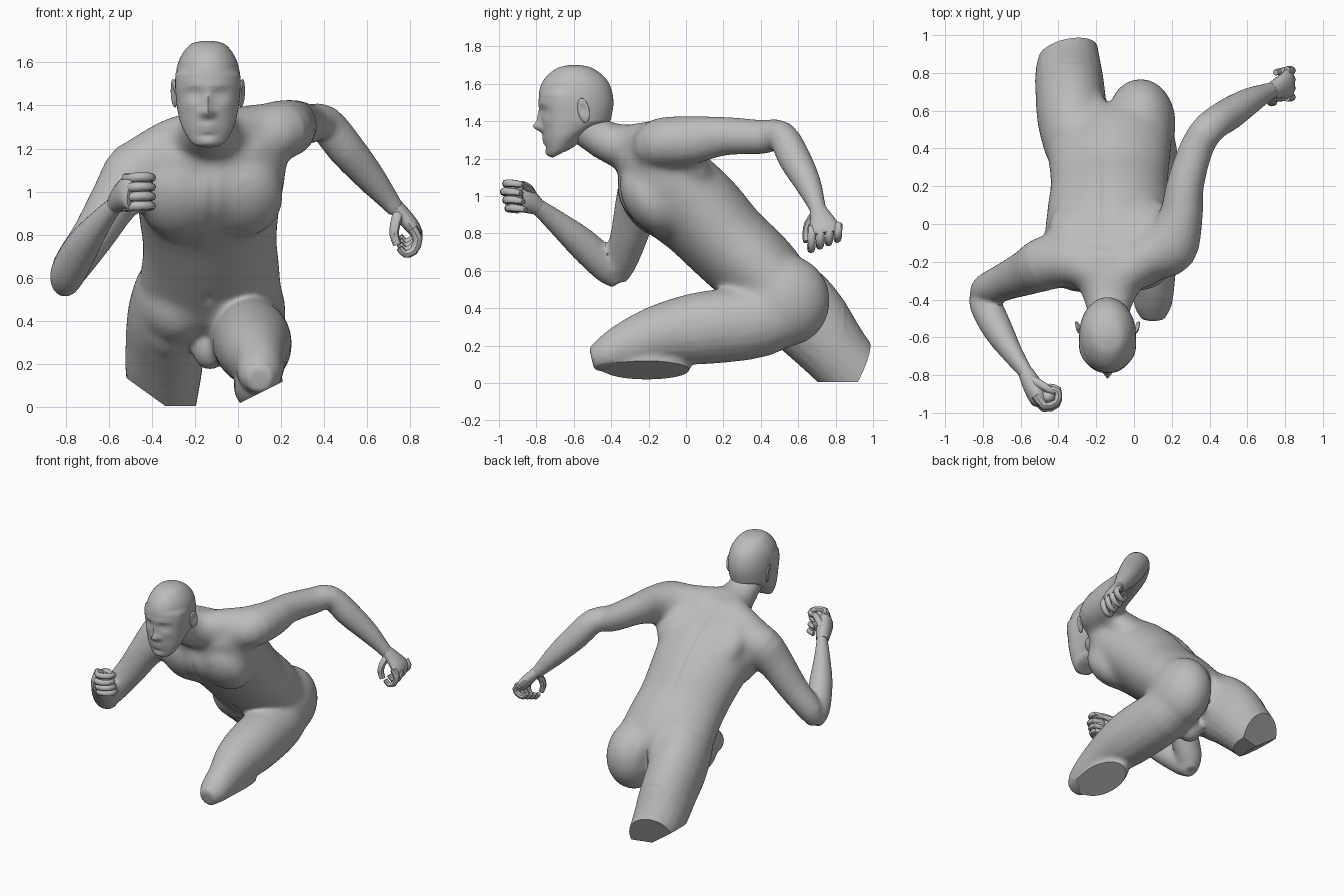
import bpy, bmesh, math
from mathutils import Vector, Matrix

skin = bpy.data.materials.new("grey_clay")
skin.diffuse_color = (0.5, 0.5, 0.5, 1)


def loft(bm, secs, ref=(1, 0, 0), n=20, steps=3, axis=None):
    """Elliptical tube through (x, y, z, half_width, half_depth) sections."""
    pts = [Vector(s) for s in secs]
    fine = []
    for i in range(len(pts) - 1):          # Catmull-Rom subdivision of the sections
        a, b = pts[max(i - 1, 0)], pts[i]
        c, d = pts[i + 1], pts[min(i + 2, len(pts) - 1)]
        for k in range(steps):
            t = k / steps
            fine.append(0.5 * (2 * b + (c - a) * t + (2 * a - 5 * b + 4 * c - d) * t * t
                               + (3 * b - a - 3 * c + d) * t ** 3))
    fine.append(pts[-1])
    rings = []
    for i, p in enumerate(fine):
        t = Vector(fine[min(i + 1, len(fine) - 1)][:3]) - Vector(fine[max(i - 1, 0)][:3])
        t = Vector(axis) if axis else t.normalized()
        w = Vector(ref)
        w = (w - t * w.dot(t)).normalized()
        u = t.cross(w)
        rings.append([bm.verts.new(Vector(p[:3]) + w * p[3] * math.cos(2 * math.pi * j / n)
                                   + u * p[4] * math.sin(2 * math.pi * j / n)) for j in range(n)])
    for r, q in zip(rings, rings[1:]):
        for j in range(n):
            bm.faces.new((r[j], r[(j + 1) % n], q[(j + 1) % n], q[j]))
    bm.faces.new(rings[0][::-1])
    bm.faces.new(rings[-1])


def ball(bm, c, r, tilt=0.0):
    """Ellipsoid, tilted about x."""
    m = Matrix.Translation(c) @ Matrix.Rotation(tilt, 4, 'X') @ Matrix.Diagonal((*r, 1))
    bmesh.ops.create_uvsphere(bm, u_segments=24, v_segments=14, radius=1, matrix=m)


def gauss(v, centre, width):
    return math.exp(-((v - centre) / width) ** 2)


def clamp(v):
    return min(1, max(0, v))


def finish(bm, name, angle=40):
    bmesh.ops.recalc_face_normals(bm, faces=bm.faces)
    me = bpy.data.meshes.new(name)
    bm.to_mesh(me)
    bm.free()
    ob = bpy.data.objects.new(name, me)
    bpy.context.collection.objects.link(ob)
    me.materials.append(skin)
    bpy.ops.object.select_all(action='DESELECT')
    ob.select_set(True)
    bpy.context.view_layer.objects.active = ob
    bpy.ops.object.shade_smooth_by_angle(angle=math.radians(angle))
    return ob


# --- body masses, fused into one skin ---
bm = bmesh.new()
# torso, neck and the slopes from neck to shoulders
loft(bm, [(-.12, -.31, 1.23, .25, .1), (-.12, -.21, 1.16, .34, .19), (-.13, -.1, 1.05, .345, .25),
          (-.135, .07, .91, .325, .245), (-.13, .22, .75, .31, .23), (-.13, .38, .6, .325, .225),
          (-.13, .5, .46, .32, .2), (-.13, .55, .35, .2, .14)], ref=(1, .06, .1), n=28)
loft(bm, [(-.12, -.16, 1.22, .27, .14), (-.13, -.33, 1.26, .17, .12),
          (-.135, -.45, 1.305, .115, .102), (-.14, -.58, 1.4, .105, .1)])
loft(bm, [(-.13, -.32, 1.28, .1, .1), (-.28, -.21, 1.22, .12, .13), (-.45, -.2, 1.12, .13, .13)], (0, 1, 0))
loft(bm, [(-.12, -.32, 1.28, .1, .1), (.05, -.19, 1.27, .12, .13), (.2, -.1, 1.29, .13, .125)], (0, 1, 0))
# chest muscles, shallow and wide
ball(bm, (-.27, -.2, .97), (.19, .135, .21), .6)
ball(bm, (.02, -.19, .98), (.19, .135, .21), .6)
ball(bm, (-.125, -.21, 1.01), (.14, .15, .18), .6)
# upper back
ball(bm, (-.28, -.02, 1.14), (.17, .21, .09), -.75)
ball(bm, (.06, -.03, 1.2), (.17, .21, .09), -.7)
# buttocks, groin and hip front
ball(bm, (.035, .53, .44), (.185, .24, .245))
ball(bm, (-.32, .54, .43), (.175, .22, .22))
ball(bm, (-.13, .43, .275), (.085, .09, .1))
ball(bm, (-.28, .42, .49), (.18, .2, .2))
# bent right arm
loft(bm, [(-.36, -.17, 1.14, .13, .13), (-.47, -.21, 1.09, .15, .14), (-.565, -.255, .97, .118, .122),
          (-.67, -.3, .8, .1, .102), (-.78, -.35, .64, .088, .085), (-.805, -.375, .55, .055, .055)])
loft(bm, [(-.805, -.35, .55, .055, .06), (-.79, -.42, .62, .083, .088), (-.72, -.56, .75, .079, .085),
          (-.64, -.69, .86, .055, .063), (-.57, -.79, .94, .038, .047), (-.54, -.84, .97, .036, .045)])
ball(bm, (-.775, -.375, .64), (.08, .085, .085))
# trailing left arm
loft(bm, [(.1, -.17, 1.26, .13, .12), (.19, -.12, 1.285, .15, .135), (.25, .04, 1.3, .115, .128),
          (.27, .2, 1.32, .1, .104), (.33, .4, 1.315, .09, .092), (.4, .51, 1.32, .087, .082),
          (.5, .58, 1.2, .087, .087), (.61, .65, 1.07, .072, .072), (.7, .695, .96, .05, .05),
          (.74, .71, .91, .04, .045)])
# forward left thigh and the stub below its knee
loft(bm, [(.03, .62, .42, .14, .16), (.05, .4, .33, .175, .19), (.07, .1, .295, .18, .195),
          (.08, -.12, .26, .158, .167), (.1, -.3, .2, .118, .138), (.1, -.43, .15, .1, .1),
          (.1, -.505, .13, .06, .06)])
ball(bm, (.095, -.21, .1), (.115, .24, .125))
# rear right thigh
loft(bm, [(-.3, .4, .56, .17, .2), (-.325, .55, .44, .185, .225), (-.335, .67, .32, .185, .215),
          (-.345, .82, .14, .175, .18), (-.33, 1.0, -.06, .125, .16)])
raw = finish(bm, "body_masses")
mod = raw.modifiers.new("fuse", 'REMESH')
mod.mode, mod.voxel_size = 'VOXEL', .014
mod = raw.modifiers.new("soften", 'SMOOTH')
mod.factor, mod.iterations = .5, 6
bpy.context.view_layer.update()
bm = bmesh.new()
bm.from_object(raw, bpy.context.evaluated_depsgraph_get())
bpy.data.objects.remove(raw)

# blend the trunk more softly than the limbs, fading out along them
trunk = [v for v in bm.verts if -.55 < v.co.x < .35 and v.co.z > .18 and -.5 < v.co.y < .85]
start = [v.co.copy() for v in trunk]
for _ in range(24):
    bmesh.ops.smooth_vert(bm, verts=trunk, factor=.5, use_axis_x=True, use_axis_y=True, use_axis_z=True)
bm.normal_update()
for v, old in zip(trunk, start):
    fade = clamp((old.z - .18) / .2) * clamp((.35 - old.x) / .12) * clamp((old.x + .55) / .08)
    nor = v.normal.copy()
    v.co = old.lerp(v.co + nor * .004, fade)
    x, y, z = v.co
    tilt = nor.y + nor.z
    if tilt > .5 and z > .55:                # spine groove
        v.co -= nor * .012 * gauss(x, -.15, .025) * gauss(y, .18, .26)
    elif tilt < -.3 and z > .7:              # breastbone groove
        v.co -= nor * .01 * gauss(x, -.12, .02) * gauss(z, .95, .12)
    elif tilt < 0 and y < .35:               # navel
        v.co -= nor * .01 * gauss(x, -.14, .014) * gauss(z, .5, .02)
    if nor.y > 0 and y > .45:                # cleft between the buttocks
        v.co.y -= .05 * gauss(x, -.135, .03) * gauss(z, .45, .13)
# flat cuts through the legs
for co, no in (((.01, 0, .02), (.45, 0, -.9)), ((0, 0, .005), (0, 0, -1)),
               ((-.21, 1.0, .18), (-.25, .9, -.44)), ((-.51, 0, .13), (-.13, 0, -.18))):
    res = bmesh.ops.bisect_plane(bm, geom=bm.verts[:] + bm.edges[:] + bm.faces[:], dist=1e-5,
                                 plane_co=co, plane_no=no, clear_outer=True)
    rim = [e for e in res['geom_cut'] if isinstance(e, bmesh.types.BMEdge) and e.is_boundary]
    if rim:
        bmesh.ops.holes_fill(bm, edges=rim, sides=0)
finish(bm, "body", 35)

# --- head: stacked level rings (z, front y, back y, half width) ---
prof = [(1.7, -.62, -.57, .025), (1.685, -.685, -.505, .078), (1.64, -.745, -.44, .118),
        (1.58, -.78, -.402, .143), (1.5, -.787, -.388, .15), (1.42, -.775, -.4, .145),
        (1.36, -.77, -.42, .137), (1.3, -.76, -.47, .123), (1.25, -.748, -.53, .1),
        (1.22, -.738, -.56, .078), (1.208, -.72, -.6, .05), (1.204, -.7, -.64, .02)]
bm = bmesh.new()
loft(bm, [(-.14, (f + b) / 2, z, w, (b - f) / 2) for z, f, b, w in prof], n=56, steps=5, axis=(0, 0, -1))
for v in bm.verts:
    if v.co.y < -.6 and v.co.z < 1.55:      # flatter, squarer face
        v.co.x = -.14 + (v.co.x + .14) * (1 + .12 * clamp((-.6 - v.co.y) / .1))
    low = clamp((1.4 - v.co.z) / .16)
    v.co.z += low * .5 * max(0, v.co.y + .71)   # jaw line rises towards the neck
# features: (x offset, z, spread x, spread z, push forward)
feat = [(0, 1.37, .022, .024, .042), (0, 1.415, .015, .04, .02), (.026, 1.363, .013, .013, .012),
        (.06, 1.455, .032, .02, -.02), (.06, 1.452, .018, .009, .011), (.055, 1.492, .045, .012, .007),
        (0, 1.305, .035, .01, .009), (0, 1.283, .03, .009, .008), (0, 1.26, .04, .008, -.005),
        (0, 1.228, .04, .02, .008), (.085, 1.4, .03, .025, .006)]
for v in bm.verts:
    if v.co.y < -.64:
        x, z0 = v.co.x + .14, v.co.z
        v.co.y -= sum(d * gauss(x, s * fx, sx) * gauss(z0, z, sz) for fx, z, sx, sz, d in feat
                      for s in ((1, -1) if fx else (1,)))
finish(bm, "head", 50)

# ears
for side, name in ((-1, "right_ear"), (1, "left_ear")):
    bm = bmesh.new()
    ball(bm, (-.14 + side * .153, -.548, 1.457), (.012, .031, .067), .2)
    for v in bm.verts:                      # rim flares outward to the back, with a hollow
        d = Vector((v.co.y + .55, (v.co.z - 1.465) * .55)).length
        v.co.x += side * ((v.co.y + .56) * .35 + (v.co.z - 1.46) * .12 - .012 * gauss(d, 0, .016))
    finish(bm, name, 50)


def finger(bm, path, ref, r=.024):
    loft(bm, [(*p, r * (1 - .08 * i), r * (1 - .08 * i)) for i, p in enumerate(path)], ref, n=8, steps=2)


# right fist: fingers stacked in height, curling inward around a filled palm
bm = bmesh.new()
loft(bm, [(-.57, -.79, .94, .045, .042), (-.535, -.86, .98, .072, .052), (-.505, -.93, 1.0, .08, .046),
          (-.49, -.955, 1.0, .07, .025)], ref=(0, .3, 1), n=12)
ball(bm, (-.455, -.915, .995), (.05, .045, .08))
for i in range(4):
    z, k = 1.062 - .044 * i, .012 * abs(i - 1)
    finger(bm, [(-.52, -.92 + k, z), (-.475, -.975 + k, z + .004), (-.41, -.955 + k, z + .006),
                (-.402, -.9 + k, z), (-.45, -.885 + k, z - .004)], (0, 0, 1))
finger(bm, [(-.55, -.82, 1.0), (-.51, -.84, 1.04), (-.45, -.875, 1.06), (-.4, -.89, 1.045)], (0, 0, 1), .025)
finish(bm, "right_fist", 45)

# left hand: loosely curled, hanging down
bm = bmesh.new()
loft(bm, [(.73, .705, .93, .045, .038), (.775, .725, .88, .062, .038), (.815, .74, .83, .082, .034),
          (.828, .745, .8, .078, .025)], ref=(0, 1, 0.1), n=12)
for i in range(4):
    y, z = .672 + .047 * i, .018 * i
    finger(bm, [(.81, y, .83 + z * .3), (.835, y, .78 + z * .6), (.815, y, .725 + z),
                (.775, y - .005, .712 + z), (.75, y - .01, .74 + z)], (0, 1, 0))
finger(bm, [(.745, .69, .9), (.73, .655, .85), (.725, .645, .8), (.74, .645, .755)], (0, 1, 0), .026)
finish(bm, "left_hand", 45)
